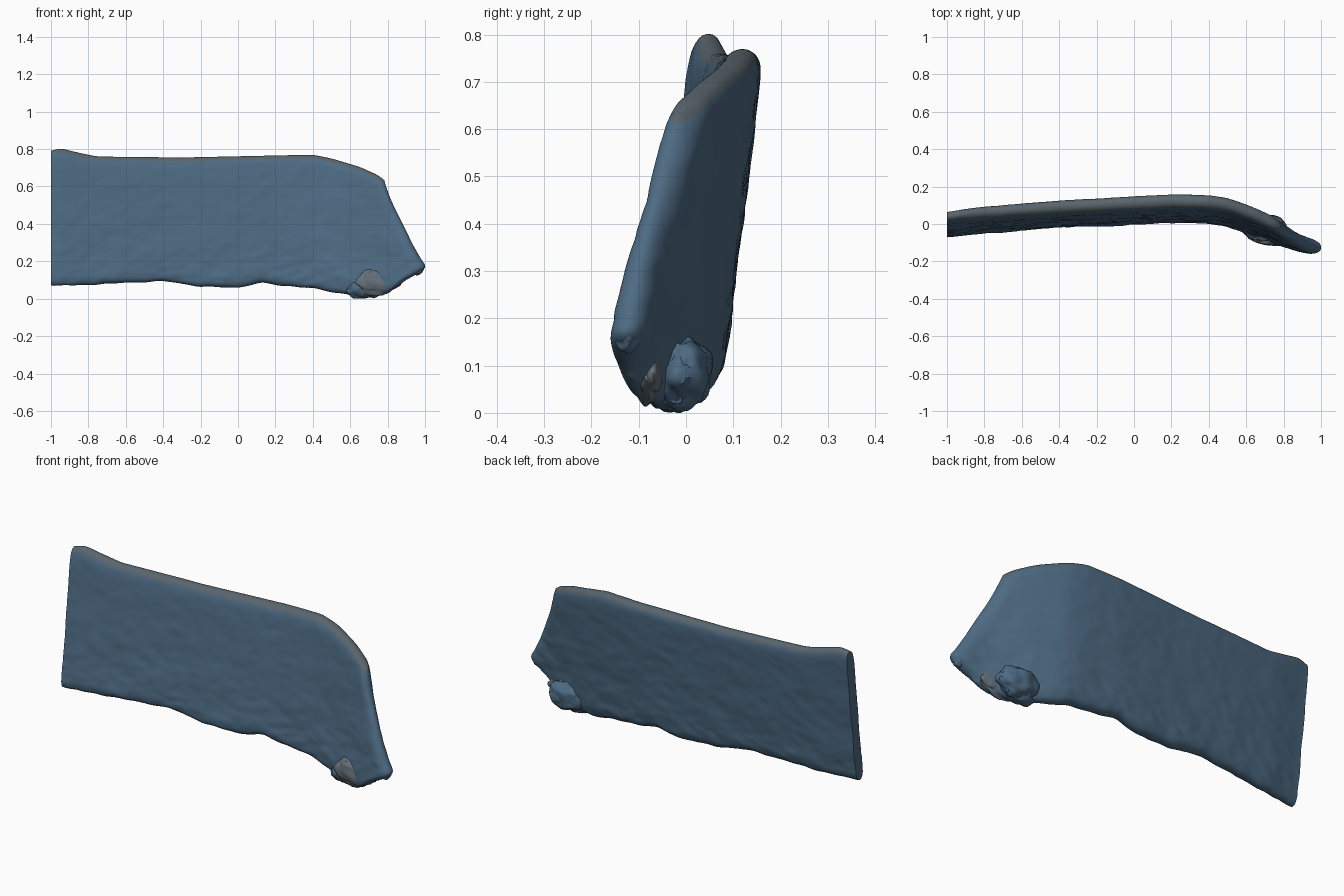
import bpy, bmesh, math
from mathutils import Vector, noise

if "Cube" in bpy.data.objects:
    bpy.data.objects.remove(bpy.data.objects["Cube"])


def curve(points, blur=0.03):
    """Softened piecewise-linear lookup through (position, value) pairs."""
    def raw(t):
        if t <= points[0][0]:
            return points[0][1]
        for (a, va), (b, vb) in zip(points, points[1:]):
            if t <= b:
                return va + (vb - va) * (t - a) / (b - a)
        return points[-1][1]
    return lambda t: sum(raw(t + blur * k) for k in (-1, -.5, 0, .5, 1)) / 5


def material(name, col):
    m = bpy.data.materials.new(name)
    m.diffuse_color = (*col, 1)
    m.use_nodes = True
    m.node_tree.nodes["Principled BSDF"].inputs["Base Color"].default_value = m.diffuse_color
    return m


slate = material("slate_blue", (.075, .145, .225))
worn = material("worn_edge", (.10, .13, .15))
stone = material("grey_stone", (.13, .16, .19))

# Outline and bend of the slab
top = curve([(-1, .79), (-.95, .805), (-.85, .78), (-.75, .76), (-.3, .755), (.4, .77),
             (.5, .75), (.65, .705), (.75, .66), (.8, .62), (.82, .6)], .02)
bottom = curve([(-1, .07), (-.8, .075), (-.4, .095), (-.2, .065), (0, .058), (.12, .085),
                (.25, .07), (.4, .055), (.6, .02), (.7, .015), (.8, .035), (.88, .08)], .02)
right_end = curve([(0, .86), (.1, .96), (.17, 1.01), (.25, .98), (.4, .935), (.6, .885),
                   (.8, .835), (1, .78)], .03)
bend = curve([(-1, -.008), (-.8, .02), (-.4, .05), (0, .07), (.2, .08), (.4, .075), (.5, .065),
              (.6, .033), (.7, -.005), (.8, -.05), (.9, -.085), (1, -.1)], .04)
half_thick = curve([(-1, .03), (-.8, .037), (0, .042), (.5, .042), (.8, .04), (1, .038)])


def relief(x, z, side):
    """Chipped stone relief, stronger on the lower part."""
    p = Vector((x * 4 + z * 2, side * 7, z * 7 - x * 2))
    big = noise.noise(p)
    ridge = .5 - abs(noise.noise(p * 1.7 + Vector((3, 1, 5))))
    fine = noise.noise(p * 4.5)
    strength = 1.15 - .9 * max(0, min(1, z / .8))
    return strength * (.006 * big + .007 * (ridge - .3) + .003 * fine)


# Curved slab, lofted as rings from left to right
COLS, ROWS = 170, 64
bm = bmesh.new()
rings = []
for i in range(COLS + 1):
    u = math.sin(i / COLS * math.pi / 2) ** .5 if i > COLS * .7 else None
    u0 = math.sin(.7 * math.pi / 2) ** .5
    u = u if u is not None else i / (COLS * .7) * u0
    end = max(0, (u - .96) / .04)
    ring = []
    for side, order in ((-1, range(ROWS + 1)), (1, range(ROWS - 1, 0, -1))):
        for j in order:
            s = .5 - .5 * math.cos(math.pi * j / ROWS)
            x = -1 + u * (right_end(s) + 1)
            lo, hi = bottom(x), top(x)
            lo += .008 * noise.noise(Vector((x * 11, 2, 0)))
            z = lo + (hi - lo) * s
            edge = math.sqrt(max(0, 1 - abs(2 * s - 1) ** 16))
            edge *= math.sqrt(max(0, 1 - end ** 2.5))
            off = side * half_thick(x) * edge + relief(x, z, side) * edge
            ring.append(bm.verts.new((x, bend(x) + .12 * (z - .4) + off, z)))
    rings.append(ring)
n = len(rings[0])
for a, b in zip(rings, rings[1:]):
    for k in range(n):
        f = bm.faces.new((a[k], b[k], b[(k + 1) % n], a[(k + 1) % n]))
        f.material_index = 1 if ROWS - 7 <= k <= ROWS + 6 else 0
bm.faces.new(rings[0])
bmesh.ops.remove_doubles(bm, verts=bm.verts, dist=.0002)
bmesh.ops.recalc_face_normals(bm, faces=bm.faces)


def finish(bm, name, mats):
    me = bpy.data.meshes.new(name)
    bm.to_mesh(me)
    bm.free()
    ob = bpy.data.objects.new(name, me)
    bpy.context.collection.objects.link(ob)
    for m in mats:
        me.materials.append(m)
    bpy.ops.object.select_all(action='DESELECT')
    ob.select_set(True)
    bpy.context.view_layer.objects.active = ob
    bpy.ops.object.shade_smooth_by_angle(angle=math.radians(40))
    return ob


finish(bm, "curved_slab", [slate, worn])


# Broken lumps at the lower right corner
def lump(name, centre, size, mat, seed):
    b = bmesh.new()
    bmesh.ops.create_icosphere(b, subdivisions=4, radius=1)
    for v in b.verts:
        d = v.co.normalized()
        r = 1 + .2 * noise.noise(d * 1.8 + Vector((seed, 0, 0)))
        r += .07 * noise.noise(d * 5 + Vector((0, seed, 0)))
        v.co = Vector([centre[k] + d[k] * r * size[k] for k in range(3)])
        v.co.z = max(v.co.z, 0)
    finish(b, name, [mat])


lump("back_lump", (.70, -.005, .085), (.11, .06, .075), slate, 2)
lump("front_lump", (.75, -.08, .09), (.11, .035, .07), stone, 5)
lump("lower_lump", (.67, -.03, .05), (.09, .055, .05), slate, 9)
lump("tip_knob", (.955, -.125, .17), (.038, .03, .042), slate, 12)
